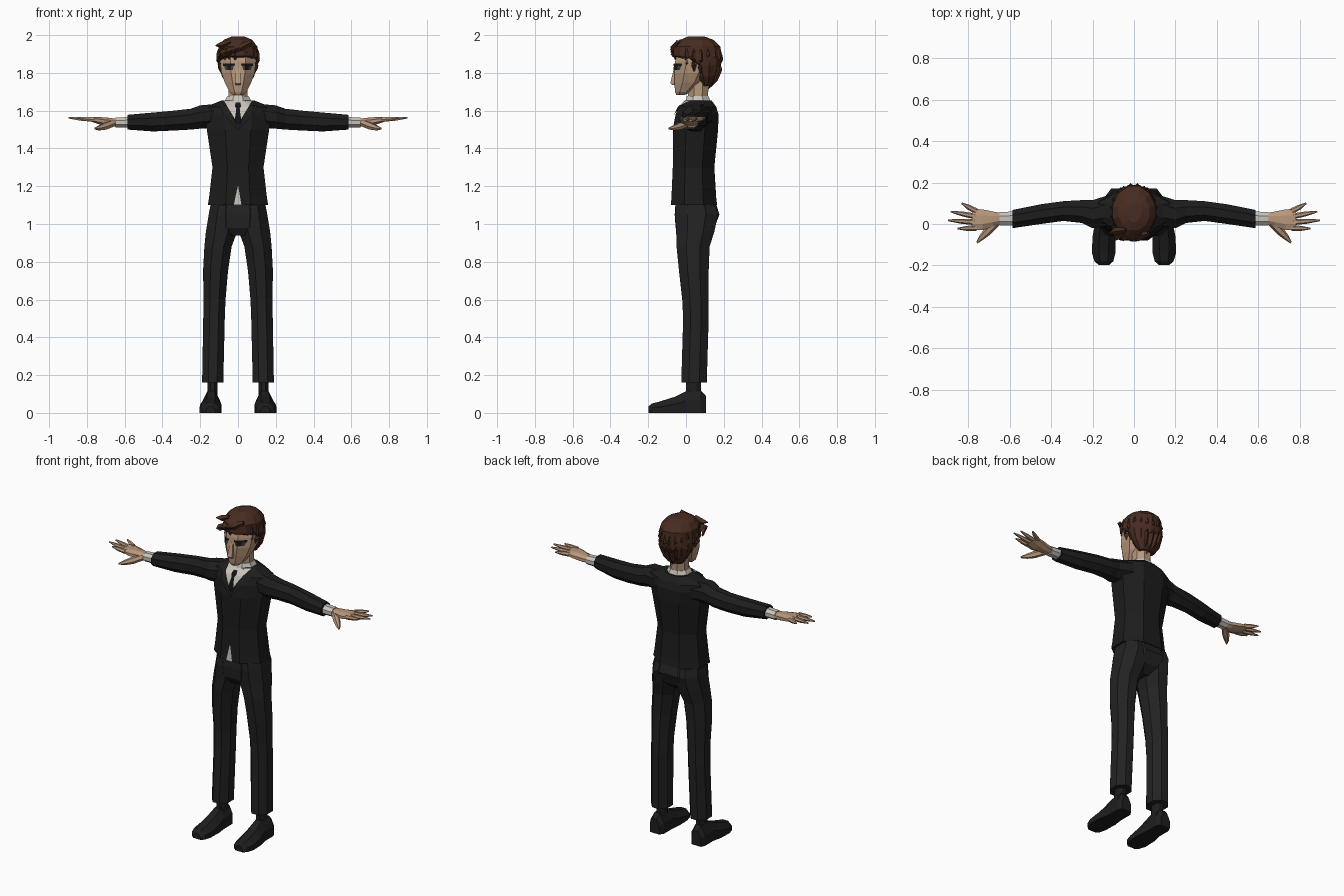
import bpy, bmesh, math, random
from mathutils import Vector

random.seed(4)
default = bpy.data.objects.get("Cube")
if default:
    bpy.data.objects.remove(default, do_unlink=True)


def material(name, r, g, b):
    mat = bpy.data.materials.new(name)
    mat.use_nodes = True
    mat.diffuse_color = (r, g, b, 1)
    bsdf = next(n for n in mat.node_tree.nodes if n.type == "BSDF_PRINCIPLED")
    bsdf.inputs["Base Color"].default_value = (r, g, b, 1)
    bsdf.inputs["Roughness"].default_value = 0.9
    return mat


SUIT = material("jacket black", .012, .012, .012)
TROUSER = material("trouser charcoal", .016, .016, .016)
SHOE = material("shoe black", .013, .013, .014)
TIE = material("tie black", .006, .006, .007)
SHIRT = material("shirt off white", .58, .55, .49)
SKIN = material("skin", .48, .31, .2)
HAIR = material("hair brown", .065, .025, .015)
BROW = material("brow dark", .012, .009, .009)
EYE = material("eye grey", .05, .045, .06)


def finish(name, bm, mat, mirror):
    bmesh.ops.recalc_face_normals(bm, faces=bm.faces)
    mesh = bpy.data.meshes.new(name)
    bm.to_mesh(mesh)
    bm.free()
    mesh.materials.append(mat)
    obj = bpy.data.objects.new(name, mesh)
    bpy.context.collection.objects.link(obj)
    if mirror:
        obj.modifiers.new("mirror", "MIRROR").use_mirror_merge = False
    return obj


def skin_rings(bm, rings):
    """Bridge a list of vertex rings and cap both ends."""
    for low, high in zip(rings, rings[1:]):
        for i in range(len(low)):
            j = (i + 1) % len(low)
            bm.faces.new((low[i], low[j], high[j], high[i]))
    bm.faces.new(rings[0][::-1])
    bm.faces.new(rings[-1])


def loft(name, sections, mat, axis="z", sides=8, mirror=False):
    """Each section is position, then the low and high bounds across it."""
    bm = bmesh.new()
    rings = []
    for t, u0, u1, v0, v1 in sections:
        ring = []
        for k in range(sides):
            a = math.tau * (k + .5) / sides
            grow = .5 / math.cos(math.pi / sides)
            u = (u0 + u1) / 2 + (u1 - u0) * grow * math.cos(a)
            v = (v0 + v1) / 2 + (v1 - v0) * grow * math.sin(a)
            x, y, z = {"z": (u, v, t), "x": (t, u, v), "y": (u, t, v)}[axis]
            ring.append(bm.verts.new((x, y, max(z, 0))))
        rings.append(ring)
    skin_rings(bm, rings)
    return finish(name, bm, mat, mirror)


def tubes(name, paths, mat, sides=4, mirror=False):
    """Each path is a list of (point, radius)."""
    bm = bmesh.new()
    for path in paths:
        rings = []
        for i, (point, radius) in enumerate(path):
            ahead = Vector(path[min(i + 1, len(path) - 1)][0])
            turn = (ahead - Vector(path[max(i - 1, 0)][0])).to_track_quat("Z", "Y")
            angles = [math.tau * k / sides for k in range(sides)]
            rings.append([bm.verts.new(Vector(point) + turn @ Vector(
                (radius * math.cos(a), radius * math.sin(a), 0))) for a in angles])
        skin_rings(bm, rings)
    return finish(name, bm, mat, mirror)


def front_y(sections, x, z):
    """Depth of the front of an eight-sided upright loft."""
    for low, high in zip(sections, sections[1:]):
        if low[0] <= z <= high[0]:
            f = (z - low[0]) / (high[0] - low[0])
            _, u0, u1, v0, v1 = [a + (b - a) * f for a, b in zip(low, high)]
            u, v = (u1 - u0) / 2, (v1 - v0) / 2
            return v0 + max(0, abs(x) - u * math.tan(math.pi / 8)) * v / u
    return sections[0][3]


def panel(name, sections, rows, mat, lift=.005, mirror=False, cols=6, steps=4):
    """Thin plate that follows the front of a loft; rows are (z, left, right)."""
    bm = bmesh.new()
    fine = [[a + (b - a) * s / steps for a, b in zip(p, q)]
            for p, q in zip(rows, rows[1:]) for s in range(steps)] + [rows[-1]]
    grid = []
    for z, left, right in fine:
        xs = [left + (right - left) * c / cols for c in range(cols + 1)]
        grid.append([bm.verts.new((x, front_y(sections, x, z) - lift, z)) for x in xs])
    for low, high in zip(grid, grid[1:]):
        for c in range(cols):
            bm.faces.new((low[c], low[c + 1], high[c + 1], high[c]))
    return finish(name, bm, mat, mirror)


def even(z, half, front, back):
    return (z, -half, half, front, back)


# Jacket
torso = [even(1.1, .16, -.08, .165), even(1.14, .153, -.077, .16),
         even(1.3, .135, -.07, .15), even(1.5, .165, -.07, .17),
         even(1.58, .18, -.055, .172), even(1.62, .172, -.035, .16),
         even(1.655, .085, 0, .135)]
loft("jacket", torso, SUIT)
loft("sleeve", [(.12, -.01, .14, 1.51, 1.635), (.2, -.02, .115, 1.505, 1.628),
                (.25, .005, .115, 1.5, 1.61), (.34, .015, .11, 1.495, 1.6),
                (.45, 0, .095, 1.49, 1.59), (.585, -.02, .068, 1.5, 1.578)],
     SUIT, "x", mirror=True)

# Shirt, tie and lapels
panel("shirt_front", torso, [(1.53, -.001, .001), (1.62, -.055, .055), (1.654, -.075, .075)], SHIRT)
panel("shirt_hem", torso, [(1.1, -.022, .018), (1.15, -.012, .01), (1.2, -.001, .001)], SHIRT)
panel("tie", torso, [(1.53, -.006, .006), (1.55, -.017, .017), (1.61, -.009, .009),
                     (1.625, -.017, .017), (1.642, -.012, .012)], TIE, .009)
panel("lapel", torso, [(1.5, 0, .006), (1.58, .03, .075), (1.63, .062, .1)],
      SUIT, .008, mirror=True)
loft("shirt_collar", [even(1.62, .075, -.01, .13), even(1.655, .068, -.002, .128),
                      even(1.678, .056, .005, .118)], SHIRT)
loft("cuff", [(.57, -.008, .06, 1.51, 1.567), (.648, -.006, .058, 1.51, 1.563)],
     SHIRT, "x", mirror=True)

# Hands
loft("palm", [(.635, .002, .052, 1.517, 1.556), (.68, -.012, .06, 1.517, 1.562),
              (.73, -.03, .07, 1.526, 1.566), (.78, -.03, .074, 1.543, 1.565)],
     SKIN, "x", mirror=True)
fingers = []
for base, length, tip in [(-.02, .85, -.022), (.008, .897, .018), (.036, .883, .06), (.062, .83, .1)]:
    middle = (.765 + length) / 2
    fingers.append([((.76, base, 1.553), .014), ((middle, (base + tip) / 2, 1.557), .012),
                    ((length, tip, 1.562), .004)])
fingers.append([((.66, .01, 1.535), .02), ((.705, -.035, 1.517), .02),
                ((.735, -.065, 1.508), .014), ((.757, -.09, 1.505), .005)])
tubes("fingers", fingers, SKIN, 6, mirror=True)

# Trousers
loft("trouser_seat", [even(.94, .07, -.03, .1), even(.98, .145, -.055, .15),
                      even(1.05, .155, -.06, .177), even(1.12, .142, -.055, .155)], TROUSER)
loft("trouser_leg", [(.16, .078, .19, -.025, .11), (.5, .07, .184, -.015, .12),
                     (.6, .066, .182, -.02, .12), (.75, .053, .185, -.037, .12),
                     (.88, .034, .178, -.05, .125), (.96, .004, .17, -.052, .15),
                     (1.05, .002, .155, -.058, .17), (1.1, .004, .145, -.054, .155)],
     TROUSER, mirror=True)

# Feet
loft("sock", [(.07, .11, .162, 0, .08), (.2, .108, .162, 0, .078)], SHOE, mirror=True)
loft("shoe", [(.105, .11, .175, -.05, .09), (.08, .095, .187, -.06, .118),
              (0, .095, .187, -.06, .115), (-.06, .088, .2, -.05, .085),
              (-.14, .09, .203, -.04, .06), (-.18, .1, .19, -.03, .05),
              (-.198, .12, .17, -.03, .035)], SHOE, "y", mirror=True)

# Neck and head
loft("neck", [even(1.6, .05, .01, .115), even(1.78, .05, .01, .12)], SKIN)
face = [even(1.684, .028, -.052, -.005), even(1.7, .045, -.058, .03),
        even(1.75, .07, -.062, .09), even(1.8, .088, -.062, .12),
        even(1.86, .095, -.058, .15), even(1.93, .09, -.04, .15),
        even(1.97, .05, 0, .1)]
loft("head", face, SKIN)
loft("nose", [even(1.735, .012, -.072, -.05), even(1.745, .017, -.083, -.05),
              even(1.83, .009, -.063, -.05)], SKIN, sides=4)
panel("eye", face, [(1.814, .028, .066), (1.838, .022, .074)], EYE, .003, mirror=True)
panel("pupil", face, [(1.816, .038, .056), (1.836, .036, .058)], BROW, .005, mirror=True)
panel("eyebrow", face, [(1.836, .018, .078), (1.85, .016, .08)], BROW, .006, mirror=True)

# Hair cap
loft("hair_cap", [even(1.73, .05, .08, .135), even(1.78, .085, .05, .163),
                  even(1.84, .102, .02, .182), even(1.865, .105, -.03, .187),
                  even(1.89, .106, -.066, .187), even(1.94, .102, -.066, .182),
                  even(1.975, .075, -.03, .145), even(1.992, .035, .01, .1)], HAIR, sides=12)

# Hair locks running down from the crown
locks = []
COUNT = 20
for k in range(COUNT):
    a = math.tau * (k + .5) / COUNT
    back = math.sin(a)
    bottom = 1.875 if back < -.6 else 1.815 - .09 * max(back, 0)
    bottom += random.uniform(-.014, .014)
    path = []
    for i, radius in enumerate((.012, .02, .022, .021, .015, .002)):
        z = 1.972 + (bottom - 1.972) * i / 5
        rise = (z - 1.87) / (.12 if z > 1.87 else .18)
        r = math.sqrt(1 - rise * rise)
        path.append(((.096 * r * math.cos(a), .06 + .117 * r * back, z), radius))
    locks.append(path)
# Swept fringe with a loose flick on one side
for i in range(4):
    start, drop = .07 - .035 * i, .012 * i
    locks.append([((start, -.045, 1.965 - drop), .012),
                  ((start - .05, -.064, 1.935 - drop), .02),
                  ((max(start - .13, -.105), -.05 + .012 * i, 1.885 - drop / 2), .003)])
locks.append([((-.04, -.03, 1.965), .014), ((-.09, -.035, 1.945), .018),
              ((-.12, -.045, 1.945), .002)])
tubes("hair_locks", locks, HAIR)
